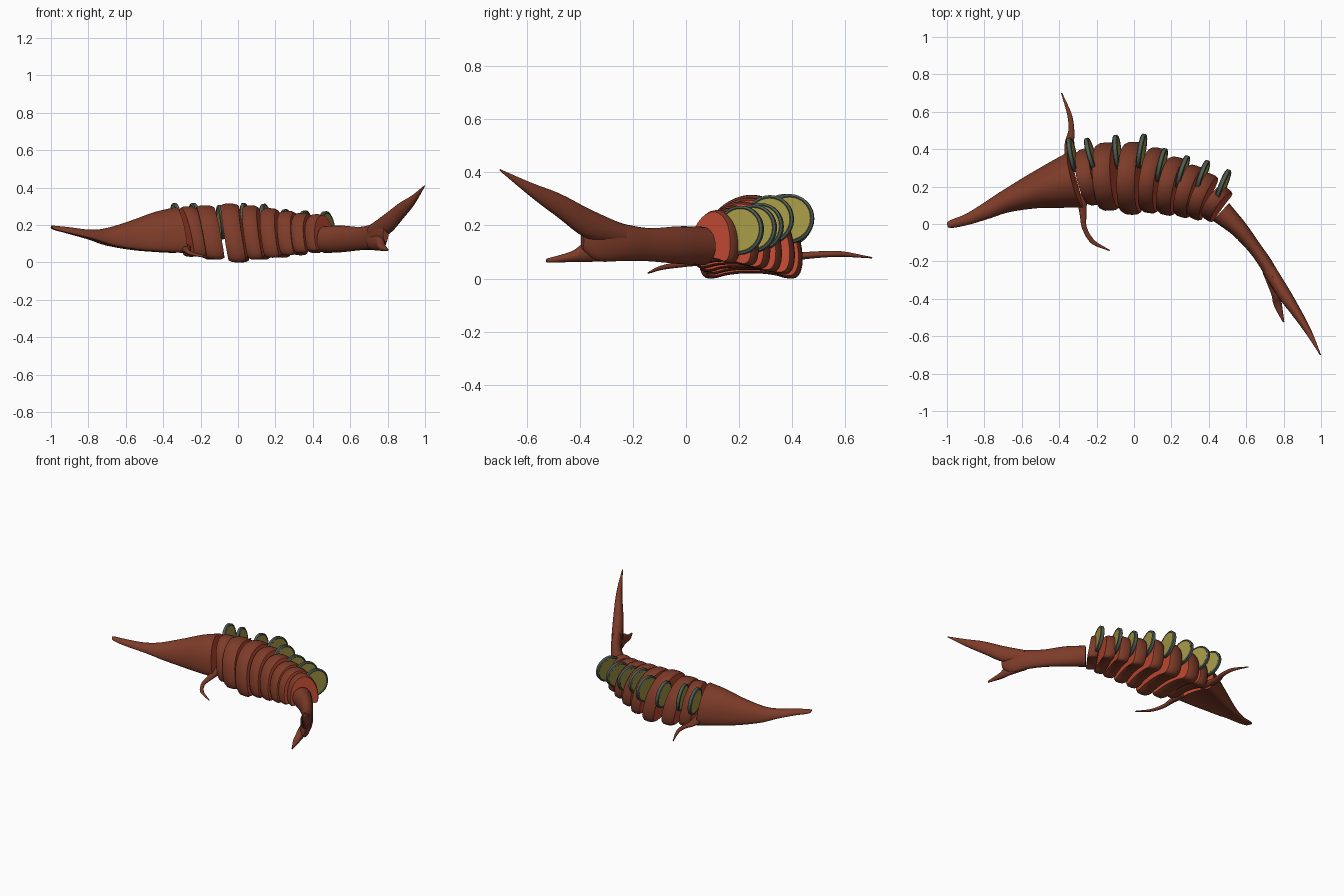
import bpy, bmesh, math
from mathutils import Vector


def material(name, rgb):
    m = bpy.data.materials.new(name)
    m.diffuse_color = (*rgb, 1)
    return m


SKIN = material("brown skin", (0.205, 0.044, 0.022))
FLESH = material("orange flesh", (0.50, 0.065, 0.03))
LEMON = material("lemon yellow", (0.37, 0.31, 0.06))
RIND = material("grey green rind", (0.08, 0.11, 0.085))


def chaikin(pts, times):
    # round a closed outline, then fit it back to u -1..1, v 0..1
    for _ in range(times):
        out = []
        for i, p in enumerate(pts):
            q = pts[(i + 1) % len(pts)]
            out += [p.lerp(q, 0.25), p.lerp(q, 0.75)]
        pts = out
    um = max(p.x for p in pts)
    lo, hi = min(p.y for p in pts), max(p.y for p in pts)
    return [(p.x / um, (p.y - lo) / (hi - lo)) for p in pts]


# cross-sections: ridged fish body with a hollow belly, and a plain oval
HALF = [(0.5, 0.9), (0.85, 0.66), (1, 0.32), (0.97, 0.08), (0.8, 0), (0.35, 0.08)]
BODY = chaikin([Vector((0, 1))] + [Vector(p) for p in HALF] +
               [Vector((-u, v)) for u, v in reversed(HALF)], 2)
OVAL = [(math.sin(a * math.pi / 10), 0.5 + 0.5 * math.cos(a * math.pi / 10)) for a in range(20)]


def catmull(st, n):
    # smooth the stations of a loft
    st = [Vector(s) for s in st]
    out = []
    for i in range(len(st) - 1):
        b, c = st[i], st[i + 1]
        a = st[i - 1] if i else b * 2 - c
        d = st[i + 2] if i + 2 < len(st) else c * 2 - b
        for k in range(n):
            t = k / n
            out.append(0.5 * (2 * b + (c - a) * t + (2 * a - 5 * b + 4 * c - d) * t * t
                              + (3 * b - a - 3 * c + d) * t ** 3))
    return out + [st[-1]]


def finish(bm, name, mats):
    bmesh.ops.recalc_face_normals(bm, faces=bm.faces[:])
    me = bpy.data.meshes.new(name)
    bm.to_mesh(me)
    bm.free()
    for m in mats:
        me.materials.append(m)
    ob = bpy.data.objects.new(name, me)
    bpy.context.collection.objects.link(ob)
    bpy.ops.object.select_all(action='DESELECT')
    ob.select_set(True)
    bpy.context.view_layer.objects.active = ob
    bpy.ops.object.shade_smooth_by_angle(angle=math.radians(35))
    return ob


def loft(name, stations, section, n=4, lean=0.0, caps=(0, 0)):
    # stations: x, y, z low, z high, half width
    st = catmull(stations, n) if n > 1 else [Vector(s) for s in stations]
    bm = bmesh.new()
    rings = []
    for i, s in enumerate(st):
        d = st[min(i + 1, len(st) - 1)] - st[max(i - 1, 0)]
        axis = Vector((d[0], d[1], 0)).normalized()
        side = Vector((-axis.y, axis.x, 0))
        h = s[3] - s[2]
        rings.append([bm.verts.new(Vector((s[0], s[1], s[2] + v * h)) + side * (u * s[4])
                                   + axis * (lean * h * (0.5 - v))) for u, v in section])
    m = len(section)
    for r, q in zip(rings, rings[1:]):
        for j in range(m):
            bm.faces.new((r[j], r[(j + 1) % m], q[(j + 1) % m], q[j]))
    for ring, mi in zip((rings[0], rings[-1]), caps):
        bm.faces.new(ring).material_index = mi
    return finish(bm, name, [SKIN, FLESH])


# head with long snout, cut face at the rear
loft("head", [(-0.997, -0.008, 0.183, 0.197, 0.012), (-0.975, 0.0, 0.172, 0.196, 0.022),
              (-0.89, 0.025, 0.15, 0.187, 0.03), (-0.785, 0.072, 0.122, 0.175, 0.045),
              (-0.69, 0.118, 0.09, 0.185, 0.06), (-0.55, 0.17, 0.066, 0.228, 0.092),
              (-0.43, 0.205, 0.056, 0.27, 0.125), (-0.32, 0.235, 0.05, 0.295, 0.153)],
     BODY, lean=0.12, caps=(0, 1))

# side fins
loft("left_fin", [(-0.33, 0.3, 0.06, 0.11, 0.035), (-0.345, 0.42, 0.07, 0.1, 0.027),
                  (-0.335, 0.5, 0.078, 0.103, 0.016), (-0.345, 0.585, 0.082, 0.103, 0.012),
                  (-0.387, 0.7, 0.076, 0.081, 0.003)], OVAL)
loft("right_fin", [(-0.28, 0.16, 0.05, 0.1, 0.03), (-0.272, 0.05, 0.048, 0.078, 0.018),
                   (-0.265, -0.02, 0.042, 0.066, 0.013), (-0.22, -0.095, 0.032, 0.048, 0.012),
                   (-0.13, -0.142, 0.018, 0.024, 0.003)], OVAL)

# body slices: far end xy, near end xy, z low, z high, thickness
SLICES = [(-0.28, 0.40, -0.21, 0.10, 0.03, 0.30, 0.08),
          (-0.165, 0.435, -0.14, 0.07, 0.015, 0.305, 0.095),
          (-0.01, 0.44, -0.03, 0.05, 0.0, 0.315, 0.095),
          (0.115, 0.41, 0.065, 0.06, 0.015, 0.305, 0.08),
          (0.225, 0.36, 0.155, 0.05, 0.025, 0.29, 0.08),
          (0.325, 0.315, 0.24, 0.04, 0.038, 0.275, 0.075),
          (0.41, 0.27, 0.31, 0.03, 0.05, 0.265, 0.07),
          (0.495, 0.195, 0.375, 0.03, 0.06, 0.258, 0.065)]
for i, (ax, ay, bx, by, lo, hi, th) in enumerate(SLICES):
    a, b = Vector((ax, ay)), Vector((bx, by))
    mid, hw = (a + b) / 2, (a - b).length / 2
    across = (a - b).normalized()
    axis = Vector((across.y, -across.x))
    st = []
    for t, k in ((-0.5, 0.93), (-0.3, 0.99), (0, 1), (0.3, 0.99), (0.5, 0.93)):
        p = mid + axis * (t * th)
        g = (1 - k) * (hi - lo) / 2
        st.append((p.x, p.y, lo + g, hi - g, hw * k))
    loft("body_slice_%d" % (i + 1), st, BODY, n=1, lean=0.17, caps=(1, 1))

# tail stem with cut face, and the two tail lobes
loft("tail_stem", [(0.465, 0.065, 0.05, 0.195, 0.064), (0.56, -0.025, 0.055, 0.197, 0.047),
                   (0.65, -0.135, 0.065, 0.19, 0.036), (0.715, -0.23, 0.067, 0.205, 0.036),
                   (0.765, -0.33, 0.066, 0.235, 0.03), (0.79, -0.39, 0.11, 0.19, 0.015)],
     OVAL, caps=(1, 0))
loft("upper_tail_lobe", [(0.72, -0.24, 0.12, 0.205, 0.036), (0.80, -0.37, 0.15, 0.265, 0.036),
                         (0.87, -0.475, 0.226, 0.32, 0.027), (0.935, -0.58, 0.305, 0.36, 0.017),
                         (0.997, -0.7, 0.405, 0.412, 0.003)], OVAL)
loft("lower_tail_lobe", [(0.72, -0.25, 0.066, 0.15, 0.034), (0.757, -0.37, 0.063, 0.14, 0.024),
                         (0.769, -0.43, 0.062, 0.103, 0.022), (0.80, -0.525, 0.06, 0.075, 0.004)],
     OVAL)

# lemon slices standing between the body slices: x, y, z centre, sideways slant, radius
LEMONS = [(-0.33, 0.37, 0.225, -0.20, 0.093), (-0.23, 0.37, 0.225, -0.28, 0.093),
          (-0.09, 0.385, 0.215, -0.10, 0.092), (0.04, 0.39, 0.225, 0.17, 0.093),
          (0.147, 0.315, 0.222, 0.23, 0.092), (0.26, 0.28, 0.195, 0.32, 0.09),
          (0.365, 0.255, 0.188, 0.36, 0.09), (0.475, 0.205, 0.182, 0.40, 0.092)]
for i, (x, y, z, slant, rad) in enumerate(LEMONS):
    axis = Vector((1, -slant, 0.12)).normalized()
    side = Vector((slant, 1, 0)).normalized()
    up = axis.cross(side)
    bm = bmesh.new()
    rings = []
    # rind is rounded, pulp sits slightly inset
    for t, r in ((-0.011, 0.87), (-0.014, 0.91), (-0.009, 1), (0.009, 1), (0.014, 0.91), (0.011, 0.87)):
        rings.append([bm.verts.new(Vector((x, y, z)) + axis * t
                                   + (side * math.cos(k * math.tau / 32)
                                      + up * math.sin(k * math.tau / 32)) * r * rad)
                      for k in range(32)])
    for r, q in zip(rings, rings[1:]):
        for j in range(32):
            bm.faces.new((r[j], r[(j + 1) % 32], q[(j + 1) % 32], q[j])).material_index = 1
    for ring in (rings[0], rings[-1]):
        bm.faces.new(ring).material_index = 0
    finish(bm, "lemon_slice_%d" % (i + 1), [LEMON, RIND])
